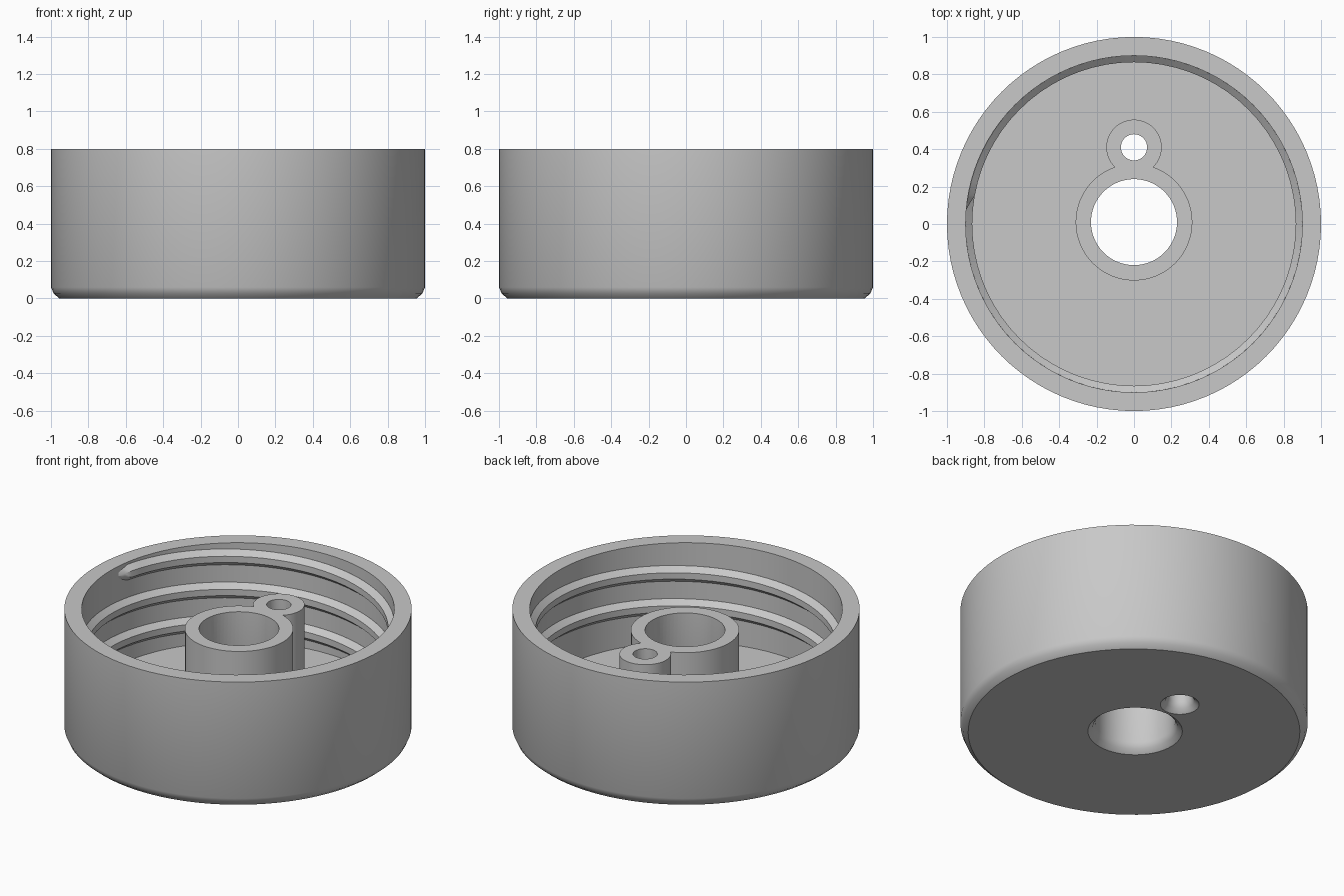
import bpy, bmesh, math
from mathutils import Matrix, Vector

if "Cube" in bpy.data.objects:
    bpy.data.objects.remove(bpy.data.objects["Cube"], do_unlink=True)

grey = bpy.data.materials.new("plain grey")
grey.use_nodes = True
grey.diffuse_color = (0.58, 0.58, 0.58, 1)
grey.node_tree.nodes["Principled BSDF"].inputs["Base Color"].default_value = grey.diffuse_color


def finish(name, bm):
    bmesh.ops.remove_doubles(bm, verts=bm.verts, dist=1e-5)
    bmesh.ops.recalc_face_normals(bm, faces=bm.faces)
    mesh = bpy.data.meshes.new(name)
    bm.to_mesh(mesh)
    bm.free()
    mesh.materials.append(grey)
    obj = bpy.data.objects.new(name, mesh)
    bpy.context.collection.objects.link(obj)
    return obj


def lathe(name, profile, y=0.0, steps=96):
    """Solid of revolution from (radius, z) points that start and end on the axis."""
    bm = bmesh.new()
    verts = [bm.verts.new((r, 0, z)) for r, z in profile]
    edges = [bm.edges.new(pair) for pair in zip(verts, verts[1:])]
    bmesh.ops.spin(bm, geom=verts + edges, cent=(0, 0, 0), axis=(0, 0, 1),
                   angle=math.tau, steps=steps)
    bmesh.ops.translate(bm, verts=bm.verts, vec=(0, y, 0))
    return finish(name, bm)


def activate(obj):
    bpy.ops.object.select_all(action='DESELECT')
    obj.select_set(True)
    bpy.context.view_layer.objects.active = obj


def combine(target, tool, operation):
    tool.hide_render = True
    activate(target)
    mod = target.modifiers.new("combine", 'BOOLEAN')
    mod.operation, mod.object, mod.solver = operation, tool, 'EXACT'
    bpy.ops.object.modifier_apply(modifier=mod.name)
    bpy.data.objects.remove(tool, do_unlink=True)


# Cup body with a rounded lower rim
FLOOR, WALL, TOP = 0.17, 0.90, 0.80
cap = lathe("cap_body", [(0, 0), (0.955, 0), (0.985, 0.025), (1, 0.06),
                         (1, TOP), (WALL, TOP), (WALL, FLOOR), (0, FLOOR)])

# Two joined bosses: (name, centre y, outer radius, bore radius)
BOSS_TOP = 0.67
bosses = [("main_boss", 0.01, 0.312, 0.23), ("small_boss", 0.41, 0.148, 0.07)]
for name, y, outer, bore in bosses:
    boss = lathe(name, [(0, 0.1), (outer, 0.1), (outer, BOSS_TOP), (0, BOSS_TOP)], y, 64)
    combine(cap, boss, 'UNION')

# Through bores, flared at the underside
for name, y, outer, bore in bosses:
    cutter = lathe(name + "_bore", [(0, -0.1), (bore + 0.042, -0.1), (bore + 0.042, 0),
                                    (bore + 0.014, 0.024), (bore, 0.06),
                                    (bore, 1), (0, 1)], y, 64)
    combine(cap, cutter, 'DIFFERENCE')

# Internal helical thread: trapezoid section swept down the wall, tapered ends
PITCH, START, TURNS, START_Z = 0.21, 175, 2.5, 0.738
DEPTH, ROOT_HALF, CREST_HALF, TAPER = 0.035, 0.05, 0.02, 5
bm = bmesh.new()
rings = []
sweep = TURNS * 360
angles = [0, 2.5] + list(range(TAPER, int(sweep) - TAPER + 1, 5)) + [sweep - 2.5, sweep]
for a in angles:
    grow = max(0.03, min(1, a / TAPER, (sweep - a) / TAPER))
    z = START_Z - PITCH * a / 360
    crest = WALL - DEPTH * grow
    root, tip = ROOT_HALF * (0.4 + 0.6 * grow), CREST_HALF * grow
    turn = Matrix.Rotation(math.radians(START - a), 3, 'Z')
    section = [(WALL, root), (crest, tip), (crest, -tip), (WALL, -root),
               (WALL + 0.01, -root), (WALL + 0.01, root)]
    rings.append([bm.verts.new(turn @ Vector((r, 0, z + h))) for r, h in section])
for one, two in zip(rings, rings[1:]):
    for i in range(len(one)):
        j = (i + 1) % len(one)
        bm.faces.new((one[i], one[j], two[j], two[i]))
bm.faces.new(rings[0])
bm.faces.new(rings[-1])
thread = finish("inner_thread", bm)

for obj in (cap, thread):
    activate(obj)
    bpy.ops.object.shade_smooth_by_angle(angle=math.radians(30))
